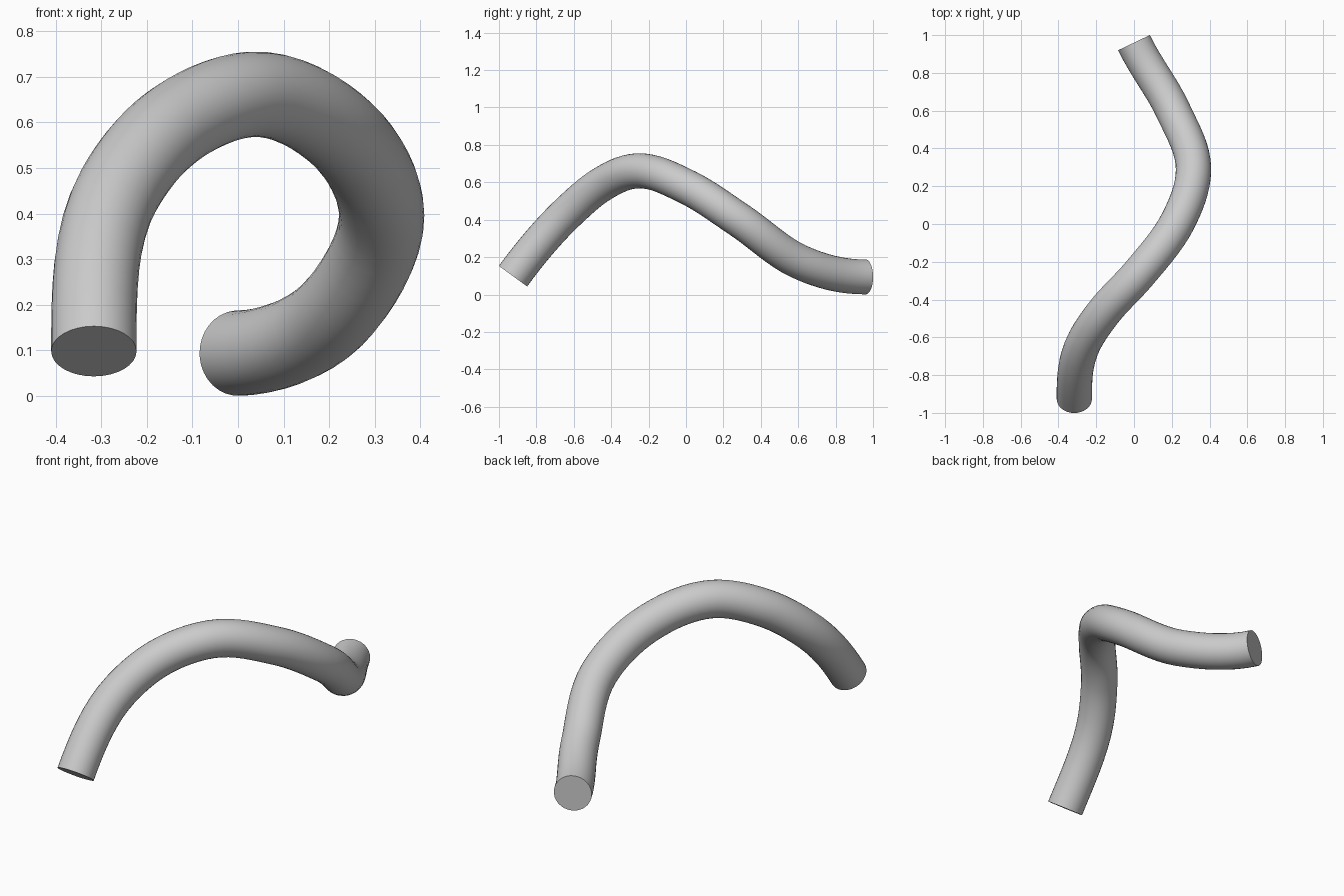
import bpy
import math
from mathutils import Vector

if "Cube" in bpy.data.objects:
    bpy.data.objects.remove(bpy.data.objects["Cube"])

RADIUS = 0.0935

# Centre line of the tube, from the front end to the back end
path = [Vector(p) for p in (
    (-0.316, -0.925, 0.098),
    (-0.262, -0.620, 0.450),
    (-0.150, -0.455, 0.586),
    (0.025, -0.265, 0.661),
    (0.230, 0.010, 0.573),
    (0.315, 0.285, 0.398),
    (0.207, 0.600, 0.178),
    (0.000, 0.960, 0.094),
)]

# Tangents: spacing-weighted inside, set by the cut faces at both ends
tangents = [Vector((0, 0.59, 0.81))]
for a, b, c in zip(path, path[1:], path[2:]):
    u, v = b - a, c - b
    tangents.append((u / u.length * v.length + v / v.length * u.length).normalized())
tangents.append(Vector((-0.43, 0.90, 0)).normalized())

# Bent round tube with flat caps
curve = bpy.data.curves.new("bent_tube", 'CURVE')
curve.dimensions = '3D'
curve.resolution_u = 8
curve.bevel_depth = RADIUS
curve.bevel_resolution = 14
curve.use_fill_caps = True
spline = curve.splines.new('BEZIER')
spline.bezier_points.add(len(path) - 1)
for i, (point, pos, tan) in enumerate(zip(spline.bezier_points, path, tangents)):
    before = (pos - path[max(i - 1, 0)]).length or RADIUS
    after = (path[min(i + 1, len(path) - 1)] - pos).length or RADIUS
    point.handle_left_type = point.handle_right_type = 'FREE'
    point.co = pos
    point.handle_left = pos - tan * before / 3
    point.handle_right = pos + tan * after / 3

tube = bpy.data.objects.new("bent_tube", curve)
bpy.context.collection.objects.link(tube)
bpy.context.view_layer.objects.active = tube
tube.select_set(True)
bpy.ops.object.convert(target='MESH')
bpy.ops.object.shade_smooth_by_angle(angle=math.radians(30))
